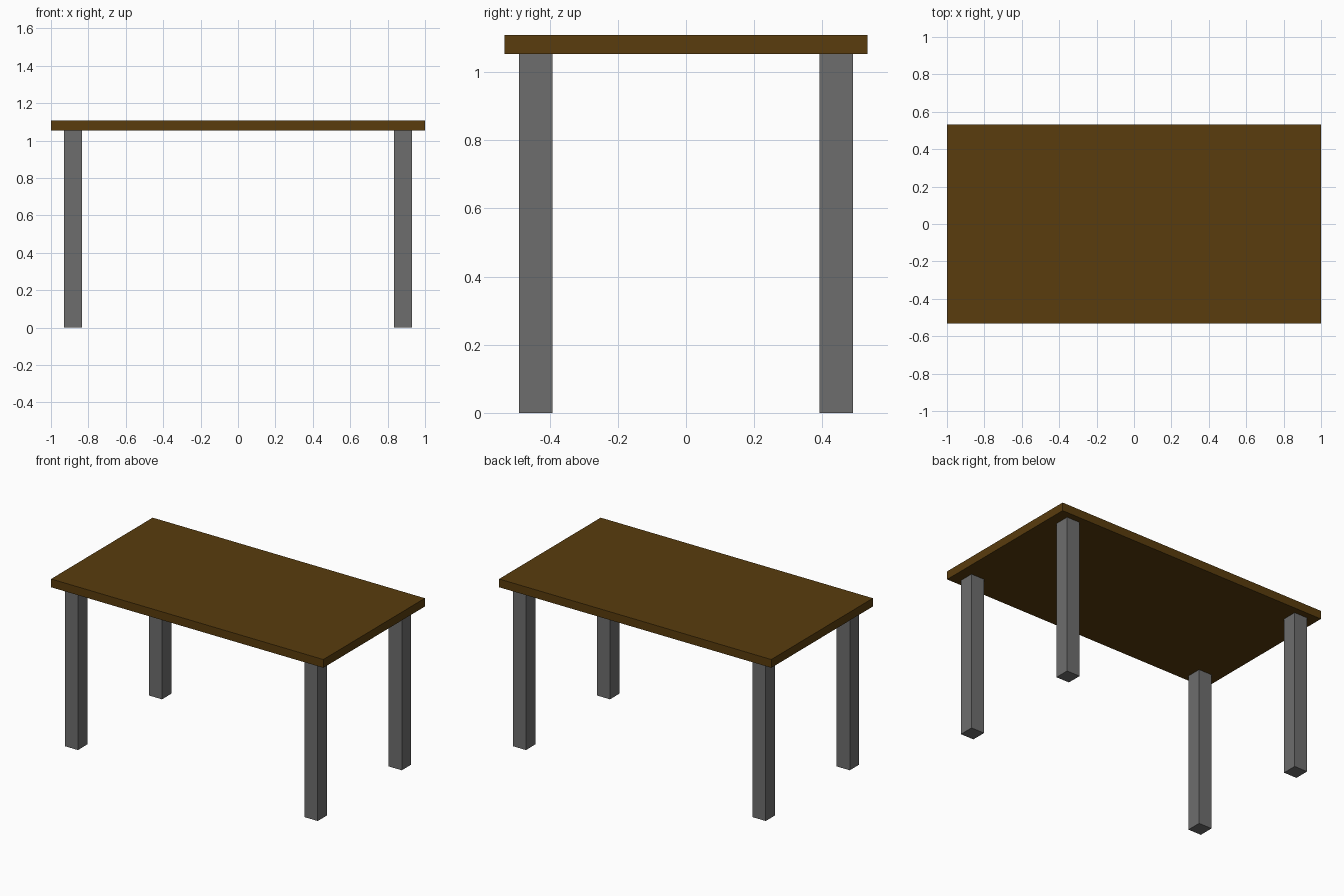
import bpy

if "Cube" in bpy.data.objects:
    bpy.data.objects.remove(bpy.data.objects["Cube"])


def material(name, rgb):
    m = bpy.data.materials.new(name)
    m.diffuse_color = (*rgb, 1.0)
    m.use_nodes = True
    m.node_tree.nodes["Principled BSDF"].inputs["Base Color"].default_value = m.diffuse_color
    return m


def box(name, centre, size, mat):
    bpy.ops.mesh.primitive_cube_add(size=1, location=centre)
    ob = bpy.context.object
    ob.name = name
    ob.scale = size
    bpy.ops.object.transform_apply(location=False, rotation=False, scale=True)
    ob.data.materials.append(mat)
    return ob


wood = material("dark_brown_wood", (0.100, 0.045, 0.004))
metal = material("grey_metal", (0.155, 0.155, 0.155))

LEG_TOP, TOP = 1.053, 1.108

# Tabletop slab
box("tabletop", (0, 0, (LEG_TOP + TOP) / 2), (2.0, 1.066, TOP - LEG_TOP), wood)

# Four square legs, inset from the corners
for sy, end in ((-1, "front"), (1, "back")):
    for sx, side in ((-1, "left"), (1, "right")):
        box(f"{end}_{side}_leg", (sx * 0.881, sy * 0.441, LEG_TOP / 2),
            (0.096, 0.098, LEG_TOP), metal)
